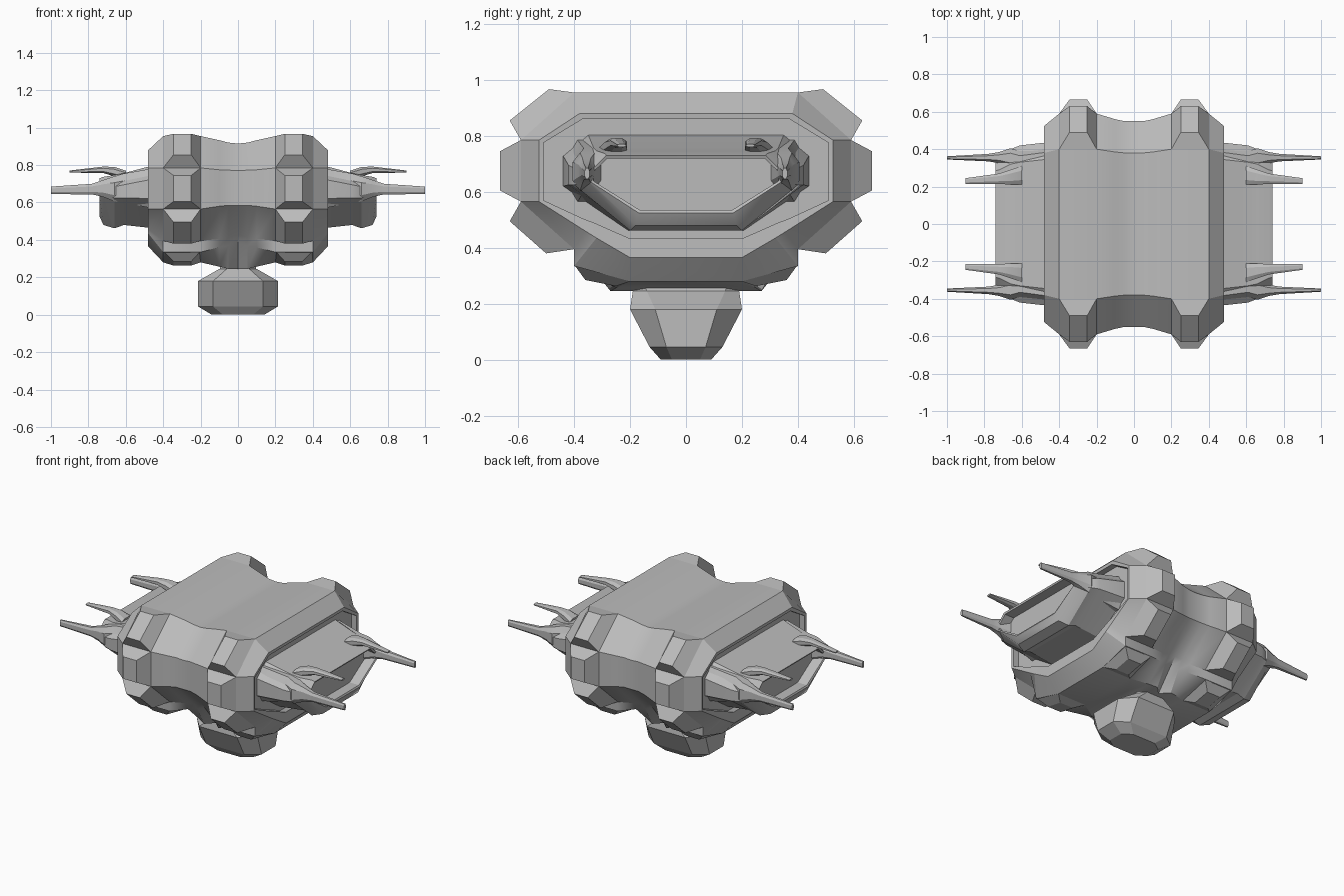
import bpy, bmesh, math

if "Cube" in bpy.data.objects:
    bpy.data.objects.remove(bpy.data.objects["Cube"])

hull_grey = bpy.data.materials.new("hull_grey")
hull_grey.diffuse_color = (0.5, 0.5, 0.5, 1)
hull_grey.use_nodes = True
hull_grey.node_tree.nodes["Principled BSDF"].inputs["Base Color"].default_value = hull_grey.diffuse_color


def finish(name, bm, smooth=25):
    bmesh.ops.remove_doubles(bm, verts=bm.verts, dist=0.0005)
    bmesh.ops.recalc_face_normals(bm, faces=bm.faces)
    me = bpy.data.meshes.new(name)
    bm.to_mesh(me)
    bm.free()
    me.materials.append(hull_grey)
    ob = bpy.data.objects.new(name, me)
    bpy.context.collection.objects.link(ob)
    bpy.ops.object.select_all(action='DESELECT')
    ob.select_set(True)
    bpy.context.view_layer.objects.active = ob
    bpy.ops.object.shade_smooth_by_angle(angle=math.radians(smooth))
    return ob


def loft(bm, rings):
    """Skin a list of equal-length point rings and cap both ends."""
    vs = [[bm.verts.new(p) for p in r] for r in rings]
    n = len(vs[0])
    for a, b in zip(vs, vs[1:]):
        for i in range(n):
            j = (i + 1) % n
            bm.faces.new((a[i], a[j], b[j], b[i]))
    bm.faces.new(vs[0])
    bm.faces.new(vs[-1])


def section(x, half):
    """Closed section at x, mirrored front to back from half profile (y, z)."""
    return [(x, y, z) for y, z in half] + [(x, -y, z) for y, z in reversed(half)]


def mirrored(stations):
    """Stations for x >= 0 extended to both sides."""
    return [section(-x, h) for x, h in reversed(stations) if x > 0] + \
           [section(x, h) for x, h in stations]


# Main hull: waisted in the middle, chamfered and recessed at both sides
rib = [(.4, .96), (.59, .79), (.59, .57), (.4, .40), (.4, .34), (.2, .285)]
recess = [(.37, .865), (.51, .78), (.51, .575), (.37, .51), (.33, .495), (.205, .44)]
hull = [
    (0, [(.38, .92), (.55, .775), (.55, .59), (.37, .43), (.33, .385), (.22, .25)]),
    (.05, [(.38, .925), (.55, .778), (.55, .59), (.375, .42), (.34, .375), (.27, .25)]),
    (.1, [(.385, .938), (.56, .78), (.56, .585), (.38, .41), (.36, .365), (.25, .262)]),
    (.2, rib), (.4, rib),
    (.48, [(.38, .885), (.525, .79), (.525, .57), (.36, .465), (.32, .44), (.2, .37)]),
    (.478, recess), (.44, recess),
]
bm = bmesh.new()
loft(bm, mirrored(hull))
finish("main_hull", bm)

# Raised armour pads around each rib: base pair and top pair in (y, z)
pads = [
    ((.4, .96), (.59, .79), (.63, .86), (.49, .972)),
    ((.59, .79), (.59, .57), (.665, .61), (.665, .75)),
    ((.59, .57), (.4, .40), (.5, .385), (.63, .50)),
    ((.4, .345), (.2, .285), (.25, .268), (.36, .29)),
]
bm = bmesh.new()
for sx in (1, -1):
    for sy in (1, -1):
        for a, b, c, d in pads:
            base = [(sx * x, sy * p[0], p[1]) for x, p in ((.2, a), (.4, a), (.4, b), (.2, b))]
            top = [(sx * x, sy * p[0], p[1]) for x, p in ((.25, d), (.345, d), (.345, c), (.25, c))]
            loft(bm, [base, top])
finish("armour_pads", bm, 10)

# Side pods with a hollow outer end
pod = [
    (.43, [(.35, .81), (.44, .735), (.44, .625), (.205, .465)]),
    (.61, [(.33, .762), (.42, .70), (.42, .63), (.2, .485)]),
    (.66, [(.32, .752), (.40, .69), (.40, .63), (.2, .467)]),
    (.72, [(.29, .742), (.35, .69), (.35, .64), (.18, .485)]),
    (.74, [(.285, .735), (.34, .68), (.34, .64), (.17, .53)]),
    (.735, [(.28, .725), (.33, .677), (.33, .643), (.165, .54)]),
    (.67, [(.28, .725), (.33, .677), (.33, .643), (.165, .54)]),
]
for side, sx in (("right", 1), ("left", -1)):
    bm = bmesh.new()
    loft(bm, [section(sx * x, h) for x, h in pod])
    finish(side + "_pod", bm)


def spike(bm, sx, sy, stations):
    """Tapering eight-sided horn; each station is x, y0, y1, z0, z1."""
    rings = []
    for x, y0, y1, z0, z1 in stations:
        cy, cz, hy, hz = (y0 + y1) / 2, (z0 + z1) / 2, (y1 - y0) / 2, (z1 - z0) / 2
        pts = [(1, .5), (.5, 1), (-.5, 1), (-1, .5), (-1, -.5), (-.5, -1), (.5, -1), (1, -.5)]
        rings.append([(sx * x, sy * (cy + u * hy), cz + v * hz) for u, v in pts])
    loft(bm, rings)


# Long corner horns and short upper horns
long_horn = [(.44, .29, .42, .57, .79), (.61, .29, .39, .605, .76), (.66, .30, .405, .61, .745),
             (.72, .325, .385, .635, .725), (.78, .335, .375, .648, .705), (1.0, .345, .362, .65, .69)]
short_horn = [(.60, .21, .31, .73, .775), (.66, .21, .29, .745, .795), (.72, .215, .27, .762, .797),
              (.9, .215, .245, .765, .776)]
for name, st in (("long_horns", long_horn), ("short_horns", short_horn)):
    bm = bmesh.new()
    for sx in (1, -1):
        for sy in (1, -1):
            spike(bm, sx, sy, st)
    finish(name, bm)


def chamfered(z, x, y, cx, cy):
    """Octagonal ring at height z with corner cuts cx, cy."""
    q = [(x, y - cy), (x - cx, y)]
    pts = q + [(-a, b) for a, b in reversed(q)] + [(-a, -b) for a, b in q] + \
        [(a, -b) for a, b in reversed(q)]
    return [(a, b, z) for a, b in pts]


# Faceted belly turret and its neck
bm = bmesh.new()
loft(bm, [chamfered(.005, .14, .09, .06, .04), chamfered(.05, .215, .13, .08, .06),
          chamfered(.185, .213, .20, .08, .09), chamfered(.25, .10, .19, .04, .05)])
finish("belly_turret", bm, 10)
bm = bmesh.new()
loft(bm, [chamfered(.24, .10, .19, .04, .05), chamfered(.32, .08, .19, .03, .04)])
finish("turret_neck", bm, 10)

# Rest the model on the ground
for ob in bpy.context.collection.objects:
    ob.location.z = -.005
